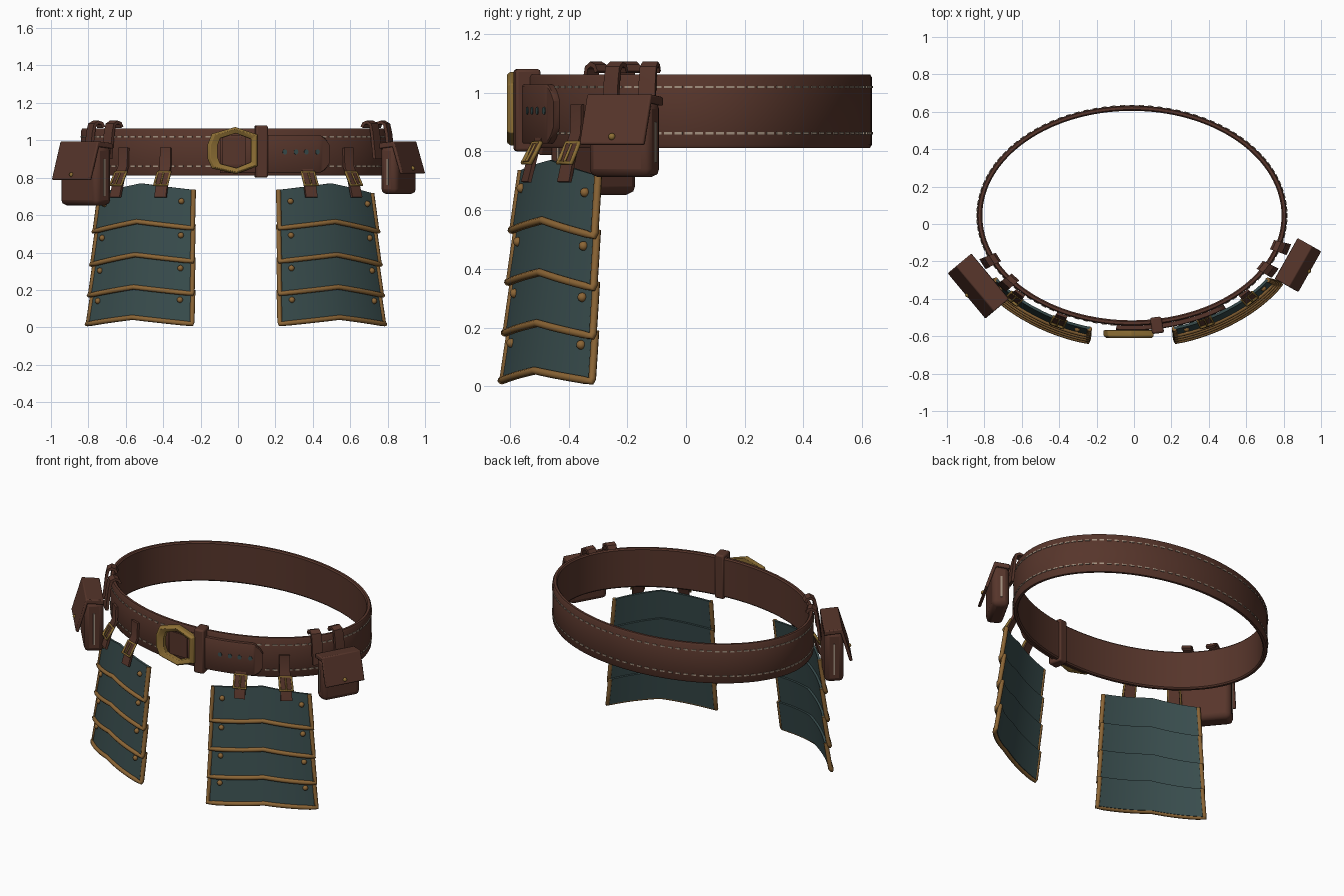
import bpy, bmesh, math
from mathutils import Vector

if "Cube" in bpy.data.objects:
    bpy.data.objects.remove(bpy.data.objects["Cube"])

def mat(name, rgb):
    m = bpy.data.materials.new(name)
    m.diffuse_color = (*rgb, 1)
    m.use_nodes = True
    m.node_tree.nodes["Principled BSDF"].inputs["Base Color"].default_value = m.diffuse_color
    return m

LEATHER = mat("brown_leather", (0.095, 0.036, 0.024))
TEAL = mat("teal_cloth", (0.040, 0.073, 0.074))
TRIM = mat("bronze_trim", (0.26, 0.13, 0.036))
BRASS = mat("brass", (0.27, 0.16, 0.035))
THREAD = mat("pale_thread", (0.36, 0.28, 0.21))

CX, CY, A, B = -0.011, 0.045, 0.828, 0.588

def P(t, d, z):
    """Point on the waist ellipse: angle t from the front, d outward, height z."""
    return Vector((CX + (A + d) * math.sin(t), CY - (B + d) * math.cos(t), z))

def rad(t, length):
    return length / math.hypot(A * math.cos(t), B * math.sin(t))

def finish(name, bm, m, bevel=0, angle=35):
    bmesh.ops.recalc_face_normals(bm, faces=bm.faces)
    me = bpy.data.meshes.new(name)
    bm.to_mesh(me)
    bm.free()
    me.materials.append(m)
    me.shade_smooth()
    me.set_sharp_from_angle(angle=math.radians(angle))
    ob = bpy.data.objects.new(name, me)
    bpy.context.collection.objects.link(ob)
    if bevel:
        b = ob.modifiers.new("bevel", 'BEVEL')
        b.width, b.segments = bevel, 2
    return ob

def loft(bm, rings, closed=False):
    """Skin a list of equal point rings, capped unless closed."""
    vs = [[bm.verts.new(p) for p in r] for r in rings]
    n, k = len(vs), len(vs[0])
    for i in range(n if closed else n - 1):
        a, b = vs[i], vs[(i + 1) % n]
        for j in range(k):
            bm.faces.new((a[j], a[(j + 1) % k], b[(j + 1) % k], b[j]))
    if not closed:
        bm.faces.new(vs[0])
        bm.faces.new(vs[-1])

def sweep(name, prof, t0, t1, n, m, closed=False, bevel=0):
    bm = bmesh.new()
    loft(bm, [[P(t0 + (t1 - t0) * i / n, d, z) for d, z in prof]
              for i in range(n if closed else n + 1)], closed)
    return finish(name, bm, m, bevel)

def ribbon(path, th):
    """Closed strip profile around a (d, z) path."""
    left, right = [], []
    for i, p in enumerate(path):
        a, b = Vector(path[max(i - 1, 0)]), Vector(path[min(i + 1, len(path) - 1)])
        v = (b - a).normalized() * th / 2
        left.append((p[0] - v.y, p[1] + v.x))
        right.append((p[0] + v.y, p[1] - v.x))
    return left + right[::-1]

def tube(name, pts, r, m, cyclic=False):
    cu = bpy.data.curves.new(name, 'CURVE')
    cu.dimensions = '3D'
    cu.bevel_depth, cu.bevel_resolution, cu.use_fill_caps = r, 2, True
    sp = cu.splines.new('POLY')
    sp.points.add(len(pts) - 1)
    for q, p in zip(sp.points, pts):
        q.co = (*p, 1)
    sp.use_cyclic_u = cyclic
    cu.materials.append(m)
    ob = bpy.data.objects.new(name, cu)
    bpy.context.collection.objects.link(ob)

def dome(bm, p, r):
    g = bmesh.ops.create_uvsphere(bm, u_segments=12, v_segments=8, radius=r)
    bmesh.ops.translate(bm, verts=g["verts"], vec=p)

# Belt band
sweep("belt", [(-.028, .82), (-.021, .812), (-.006, .812), (0, .822), (0, 1.052),
               (-.006, 1.062), (-.021, 1.062), (-.028, 1.054)], 0, math.tau, 128, LEATHER, True)

# Stitch rows, skipped under the overlapping tongue
bm = bmesh.new()
for z in (.861, 1.019):
    for i in range(104):
        t = -math.pi + math.tau * i / 104
        if -.1 < t < .6:
            continue
        h = rad(t, .0135)
        loft(bm, [[P(u, d, z + e) for d, e in ((-.003, -.004), (.004, -.004), (.004, .004), (-.003, .004))]
                  for u in (t - h, t + h)])
finish("belt_stitching", bm, THREAD)

# Overlapping tongue with rounded end
bm = bmesh.new()
rings = []
for i in range(41):
    u = i / 40
    k = max(0, (u - .88) / .12)
    h = .101 * (1 - .55 * k ** 2.2)
    t = -.1 + .73 * u
    rings.append([P(t, d, .927 + s * h) for d, s in ((0, -1), (.022, -1), (.026, -.94), (.026, .94), (.022, 1), (0, 1))])
loft(bm, rings)
finish("belt_tongue", bm, LEATHER)

# Tongue holes
bm = bmesh.new()
for x in (.25, .31, .365, .425):
    t = math.asin((x - CX) / (A + .026))
    ring = [(rad(t, .012) * math.cos(a), .014 * math.sin(a)) for a in [math.tau * j / 10 for j in range(10)]]
    loft(bm, [[P(t + a, d, .938 + b) for a, b in ring] for d in (.02, .029)])
finish("tongue_holes", bm, TEAL)

# Belt keeper loop
sweep("belt_keeper", [(-.038, .80), (.05, .80), (.05, 1.08), (-.038, 1.08)], .123, .198, 3, LEATHER, bevel=.01)

# Main buckle frame
outer = [(-.162, .90), (-.162, .98), (-.14, 1.035), (-.015, 1.071), (.105, 1.03),
         (.105, .862), (-.01, .82), (-.14, .85)]
bm = bmesh.new()
rings = []
for x, z in outer:
    ix, iz = -.02 + (x + .028) * .67, .943 + (z - .943) * .74
    rings.append([Vector(p) for p in ((x, -.568, z), (x, -.598, z), ((x * .7 + ix * .3), -.61, z * .7 + iz * .3),
                                      (ix, -.598, iz), (ix, -.568, iz))])
loft(bm, rings, True)
finish("main_buckle", bm, BRASS, .003)
sweep("buckle_strap", [(.02, .87), (.034, .87), (.034, 1.015), (.02, 1.015)], -.085, .06, 6, LEATHER)

# Hanging thigh guards: four overlapping chevron rows each side
EDGES = [.735, .53, .353, .18, .018]

def guard(s, u, v, i, extra=0):
    top = EDGES[i] + (.02 if i else 0)
    z = top + (EDGES[i + 1] - top) * v
    z += .035 * (1 - abs(u - .5) * 2) - .018 * max(0, u - .5) * 2 * min(1, z * 3)
    f = 1 - z / .75
    t = .265 - .01 * f + u * (.725 + .035 * f)
    return P(s * t, .042 + .05 * f + .016 * v + extra, z)

for s, side in ((-1, "left"), (1, "right")):
    rivets = bmesh.new()
    for i in range(4):
        bm = bmesh.new()
        N = 16
        loft(bm, [[guard(s, j / N, v, i) for v in (0, .33, .67, 1)] +
                  [guard(s, j / N, v, i, -.014) for v in (1, .67, .33, 0)] for j in range(N + 1)])
        finish(f"guard_row_{i + 1}_{side}", bm, TEAL, angle=50)
        path = ([guard(s, 0, v, i, -.004) for v in (0, .5, .95)] +
                [guard(s, j / N, 1, i, .002) for j in range(N + 1)] +
                [guard(s, 1, v, i, -.004) for v in (.95, .5, 0)])
        tube(f"guard_trim_{i + 1}_{side}", path, .0135, TRIM)
        for u in (.1, .9):
            dome(rivets, guard(s, u, .33, i, .002), .016)
    finish(f"guard_rivets_{side}", rivets, TRIM)

    # Hanger straps with small buckles
    for k, t in enumerate((.465, .80)):
        h = rad(t, .03)
        sweep(f"hanger_strap_{k + 1}_{side}", ribbon([(.008, .96), (.012, .86), (.045, .79), (.072, .695)], .014),
              s * (t - h), s * (t + h), 2, LEATHER)
        w = rad(t, .034)
        tube(f"hanger_buckle_{k + 1}_{side}",
             [P(s * (t + a * w), .05 - b * .02, .795 + b * .034) for a, b in ((-1, -1), (1, -1), (1, 1), (-1, 1))],
             .008, BRASS, True)
        tube(f"hanger_prong_{k + 1}_{side}", [P(s * t, .072, .765), P(s * t, .036, .825)], .005, BRASS)

# Belt pouches
def pouch(side, centre, n, width, depth, z0, flap_z, reach, loops):
    n = Vector((*n, 0)).normalized()
    w = Vector((-n.y, n.x, 0))
    c = Vector((*centre, 0))

    def at(a, d, z):
        return c + w * a + n * d + Vector((0, 0, z))

    def prism(name, prof, half, m, bevel):
        bm = bmesh.new()
        loft(bm, [[at(a, d, z) for d, z in prof] for a in (-half, half)])
        finish(name, bm, m, bevel)

    h = width / 2
    prism(f"pouch_body_{side}", [(0, z0), (depth, z0), (depth, .972), (0, .972)], h - .005, LEATHER, .028)
    prism(f"pouch_flap_{side}", [(-.002, .955), (0, .985), (depth - .01, .995), (reach, flap_z + .004),
                                 (reach - .018, flap_z), (depth - .02, .965)], h, LEATHER, .006)
    # Side seams and flap stud
    bm = bmesh.new()
    for e in (-1, 1):
        loft(bm, [[at(e * a, depth * .5 + d, z) for a, d in
                   ((h - .01, -.005), (h, -.005), (h, .005), (h - .01, .005))] for z in (z0 + .05, .9)])
    finish(f"pouch_seams_{side}", bm, THREAD)
    bm = bmesh.new()
    dome(bm, at(0, reach - .008, flap_z + .03), .012)
    finish(f"pouch_stud_{side}", bm, BRASS)
    # Loops over the belt top
    for k, t in enumerate(loops):
        q = math.copysign(rad(t, .029), t)
        sweep(f"pouch_loop_{k + 1}_{side}",
              ribbon([(-.038, 1.07), (-.028, 1.09), (-.008, 1.097), (.014, 1.085), (.024, 1.04), (.04, .9)], .017),
              t - q, t + q, 2, LEATHER)

pouch("left", (-.77, -.28), (-.77, -.64), .315, .114, .652, .786, .165, (-.92, -1.15))
pouch("right", (.815, -.185), (.87, -.49), .25, .1, .712, .82, .145, (1.064, 1.28))
